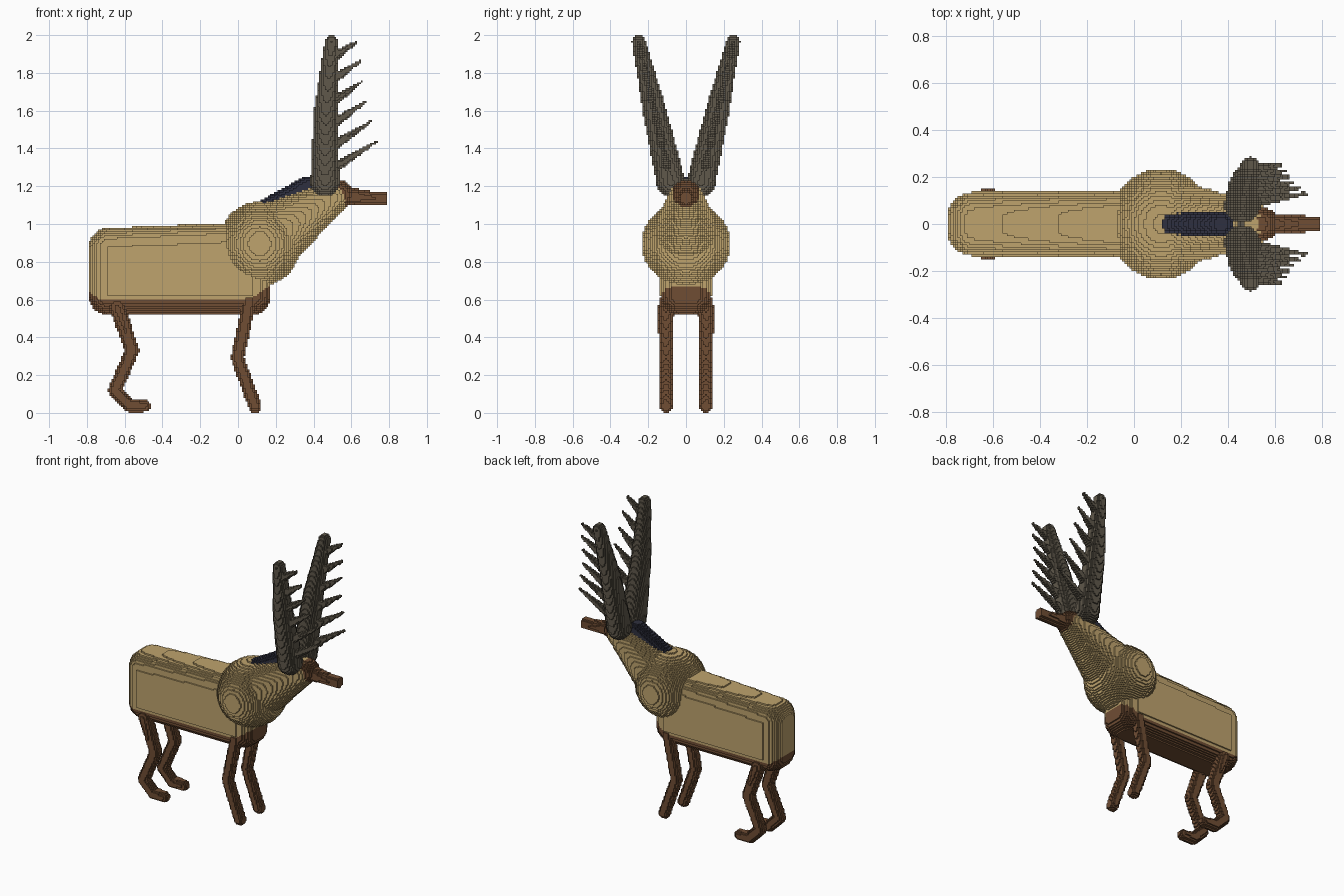
import bpy
import math
from mathutils import Vector

H = 0.01      # edge of one block
cells = {}    # block index -> part name

if "Cube" in bpy.data.objects:
    bpy.data.objects.remove(bpy.data.objects["Cube"])


def material(name, rgb):
    m = bpy.data.materials.new(name)
    m.use_nodes = True
    col = (*rgb, 1.0)
    m.diffuse_color = col
    bsdf = m.node_tree.nodes["Principled BSDF"]
    bsdf.inputs["Base Color"].default_value = col
    bsdf.inputs["Roughness"].default_value = 0.9
    return m


TAN = material("tan_coat", (0.52, 0.37, 0.155))
BROWN = material("dark_brown", (0.16, 0.075, 0.034))
ANTLER = material("antler_grey", (0.115, 0.098, 0.07))
MANE = material("navy_mane", (0.028, 0.03, 0.05))


def fill(name, lo, hi, inside):
    """Claim every free block whose centre is inside the shape."""
    rng = [range(math.floor(a / H) - 1, math.ceil(b / H) + 1) for a, b in zip(lo, hi)]
    for i in rng[0]:
        for j in rng[1]:
            for k in rng[2]:
                if (i, j, k) not in cells and inside((i + .5) * H, (j + .5) * H, (k + .5) * H):
                    cells[i, j, k] = name


def limb(name, *points):
    """Tapered round limb through points (x, y, z, radius)."""
    for a, b in zip(points, points[1:]):
        ax, ay, az, ra = a
        dx, dy, dz = (b[n] - a[n] for n in range(3))
        dr, dd = b[3] - ra, dx * dx + dy * dy + dz * dz

        def inside(x, y, z):
            x, y, z = x - ax, y - ay, z - az
            t = min(1, max(0, (x * dx + y * dy + z * dz) / dd))
            r = ra + t * dr
            return (x - t * dx) ** 2 + (y - t * dy) ** 2 + (z - t * dz) ** 2 <= r * r

        fill(name, [min(a[n] - a[3], b[n] - b[3]) for n in range(3)],
             [max(a[n] + a[3], b[n] + b[3]) for n in range(3)], inside)


def ellipsoid(name, c, r):
    fill(name, [p - q for p, q in zip(c, r)], [p + q for p, q in zip(c, r)],
         lambda x, y, z: ((x - c[0]) / r[0]) ** 2 + ((y - c[1]) / r[1]) ** 2
         + ((z - c[2]) / r[2]) ** 2 <= 1)


# Rounded trunk, slightly taller toward the shoulders
def in_trunk(x, y, z):
    r, bottom = 0.1, 0.52
    top = 0.975 + 0.03 * min(1, (x + 0.79) / 0.7)
    qx = max(abs(x + 0.3075) - 0.4825 + r, 0)
    qy = max(abs(y) - 0.135 + r, 0)
    qz = max(abs(z - (top + bottom) / 2) - (top - bottom) / 2 + r, 0)
    return qx * qx + qy * qy + qz * qz <= r * r


# The underside is dark, its edge turning up at both ends
def under(x, z):
    return z < 0.605 + 0.7 * max(0, x - 0.07, -0.74 - x)


# Chest and neck
ellipsoid("chest", (0.115, 0, 0.895), (0.218, 0.235, 0.223))
limb("neck", (0.2, 0, 0.95, 0.18), (0.49, 0, 1.14, 0.095))

# Trunk and belly
LO, HI = (-0.8, -0.14, 0.5), (0.2, 0.14, 1.02)
fill("trunk", LO, HI, lambda x, y, z: not under(x, z) and in_trunk(x, y, z))
fill("belly", LO, HI, lambda x, y, z: under(x, z) and in_trunk(x, y, z))

# Mane along the back of the neck
limb("mane", (0.15, 0, 1.085, 0.05), (0.37, 0, 1.205, 0.05))

# Face and blunt muzzle
ellipsoid("muzzle", (0.535, 0, 1.155), (0.076, 0.076, 0.078))
limb("muzzle", (0.56, 0, 1.15, 0.05), (0.68, 0, 1.14, 0.036), (0.81, 0, 1.137, 0.034))
for c in [c for c in cells if c[0] >= 79]:
    del cells[c]


# Paired legs and antlers
def beam_y(z):
    return 0.08 + 0.17 * (z - 1.22) / 0.745


for side, s in (("left", 1), ("right", -1)):
    y = s * 0.106
    limb(side + "_front_leg", (0.06, y, 0.59, 0.036), (-0.003, y, 0.29, 0.035),
         (0.09, y, 0.035, 0.035))
    limb(side + "_hind_leg", (-0.64, y, 0.56, 0.042), (-0.56, y, 0.33, 0.037),
         (-0.652, y, 0.12, 0.036), (-0.575, y, 0.04, 0.036), (-0.493, y, 0.037, 0.032))
    name = side + "_antler"
    limb(name, (0.46, s * 0.08, 1.22, 0.077), (0.465, s * beam_y(1.6), 1.6, 0.062),
         (0.495, s * 0.25, 1.965, 0.036))
    # Six forward tines, longest at the bottom
    for n in range(6):
        z0 = 1.285 + 0.118 * n
        z1 = 1.435 + 0.106 * n
        x1 = (0.73, 0.70, 0.675, 0.655, 0.645, 0.63)[n]
        limb(name, (0.49, s * beam_y(z0), z0, 0.03), (x1, s * beam_y(z1), z1, 0.007))

# Turn the blocks into one mesh per part, keeping only exposed faces
SIDES = []
for axis in range(3):
    for d in (0, 1):
        u, v = (axis + 1) % 3, (axis + 2) % 3
        ring = []
        for p, q in ((0, 0), (1, 0), (1, 1), (0, 1)):
            corner = [0, 0, 0]
            corner[axis], corner[u], corner[v] = d, p, q
            ring.append(tuple(corner))
        step = [0, 0, 0]
        step[axis] = 2 * d - 1
        SIDES.append((tuple(step), ring if d else ring[::-1]))

meshes = {}
for (i, j, k), name in cells.items():
    index, faces = meshes.setdefault(name, ({}, []))
    for (dx, dy, dz), ring in SIDES:
        if (i + dx, j + dy, k + dz) not in cells:
            faces.append([index.setdefault((i + a, j + b, k + c), len(index))
                          for a, b, c in ring])

COLOURS = {"trunk": TAN, "chest": TAN, "neck": TAN, "mane": MANE,
           "left_antler": ANTLER, "right_antler": ANTLER}
for name, (index, faces) in meshes.items():
    mesh = bpy.data.meshes.new(name)
    mesh.from_pydata([Vector(p) * H for p in index], [], faces)
    mesh.materials.append(COLOURS.get(name, BROWN))
    mesh.update()
    bpy.context.collection.objects.link(bpy.data.objects.new(name, mesh))
